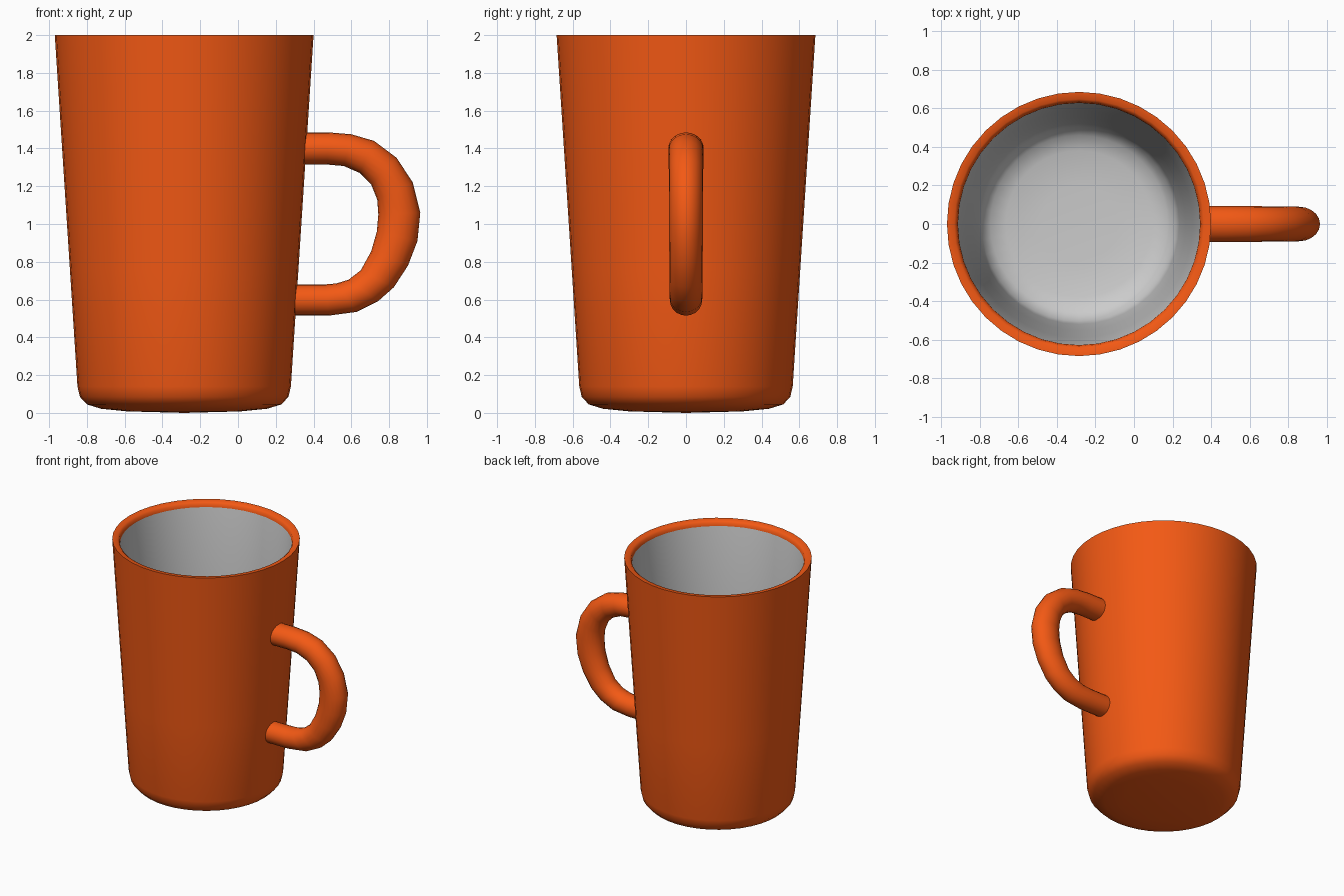
import bpy, bmesh
from math import sin, cos, pi, radians
from mathutils import Vector

if "Cube" in bpy.data.objects:
    bpy.data.objects.remove(bpy.data.objects["Cube"])

AXIS_X = -0.285
SIDES = 40

orange = bpy.data.materials.new("orange_glaze")
orange.diffuse_color = (0.9, 0.1, 0.007, 1)
orange.use_nodes = True
orange.node_tree.nodes["Principled BSDF"].inputs["Base Color"].default_value = orange.diffuse_color


def make_object(name, bm, materials):
    bmesh.ops.recalc_face_normals(bm, faces=bm.faces)
    mesh = bpy.data.meshes.new(name)
    bm.to_mesh(mesh)
    bm.free()
    for m in materials:
        mesh.materials.append(m)
    obj = bpy.data.objects.new(name, mesh)
    bpy.context.collection.objects.link(obj)
    bpy.ops.object.select_all(action='DESELECT')
    obj.select_set(True)
    bpy.context.view_layer.objects.active = obj
    bpy.ops.object.shade_smooth_by_angle(angle=radians(50))
    return obj


def bridge(bm, a, b, mat=0):
    n = len(a)
    for i in range(n):
        j = (i + 1) % n
        bm.faces.new((a[i], a[j], b[j], b[i])).material_index = mat


# Cup: closed profile (radius, height) from under the base, over the rim, to the inner floor
outer = [(0.3, 0.008), (0.44, 0.022), (0.515, 0.045), (0.552, 0.085), (0.565, 0.14),
         (0.605, 0.76), (0.645, 1.38), (0.685, 2.0)]
rim = [(0.648, 1.997), (0.634, 1.985), (0.628, 1.96)]
inner = [(0.59, 1.36), (0.553, 0.76), (0.52, 0.24), (0.505, 0.16), (0.46, 0.11), (0.38, 0.085), (0.2, 0.075)]
profile = outer + rim + inner

bm = bmesh.new()
rings = []
for r, z in profile:
    rings.append([bm.verts.new((AXIS_X + r * cos(2 * pi * i / SIDES), r * sin(2 * pi * i / SIDES), z))
                  for i in range(SIDES)])
inner_start = len(outer) + len(rim) - 1
for k in range(len(rings) - 1):
    bridge(bm, rings[k], rings[k + 1], 1 if k >= inner_start else 0)
for ring, z, mat in ((rings[0], 0.0, 0), (rings[-1], 0.073, 1)):
    centre = bm.verts.new((AXIS_X, 0, z))
    for i in range(SIDES):
        bm.faces.new((ring[i], ring[(i + 1) % SIDES], centre)).material_index = mat

grey = bpy.data.materials.new("grey_lining")
grey.diffuse_color = (0.6, 0.6, 0.6, 1)
grey.use_nodes = True
grey.node_tree.nodes["Principled BSDF"].inputs["Base Color"].default_value = grey.diffuse_color
make_object("cup", bm, [orange, grey])

# Handle: oval sections between outer and inner edge points (x, z, x, z)
edges = [(0.335, 1.485, 0.335, 1.315), (0.48, 1.485, 0.47, 1.315), (0.60, 1.475, 0.56, 1.307),
         (0.72, 1.44, 0.645, 1.27), (0.84, 1.35, 0.705, 1.21), (0.925, 1.22, 0.737, 1.13),
         (0.965, 1.06, 0.743, 1.05), (0.95, 0.91, 0.735, 0.96), (0.90, 0.78, 0.705, 0.855),
         (0.825, 0.665, 0.65, 0.755), (0.74, 0.59, 0.585, 0.705), (0.63, 0.535, 0.52, 0.685),
         (0.48, 0.515, 0.46, 0.68), (0.28, 0.515, 0.28, 0.68)]
bm = bmesh.new()
rings = []
for k, (xo, zo, xi, zi) in enumerate(edges):
    a, b = Vector((xo, 0, zo)), Vector((xi, 0, zi))
    mid, half = (a + b) / 2, (a - b) / 2
    width = 0.094 - 0.009 * k / (len(edges) - 1)
    rings.append([bm.verts.new(mid + half * cos(2 * pi * i / 20) + Vector((0, width * sin(2 * pi * i / 20), 0)))
                  for i in range(20)])
for r0, r1 in zip(rings, rings[1:]):
    bridge(bm, r0, r1)
bm.faces.new(rings[0])
bm.faces.new(rings[-1])
make_object("handle", bm, [orange])
